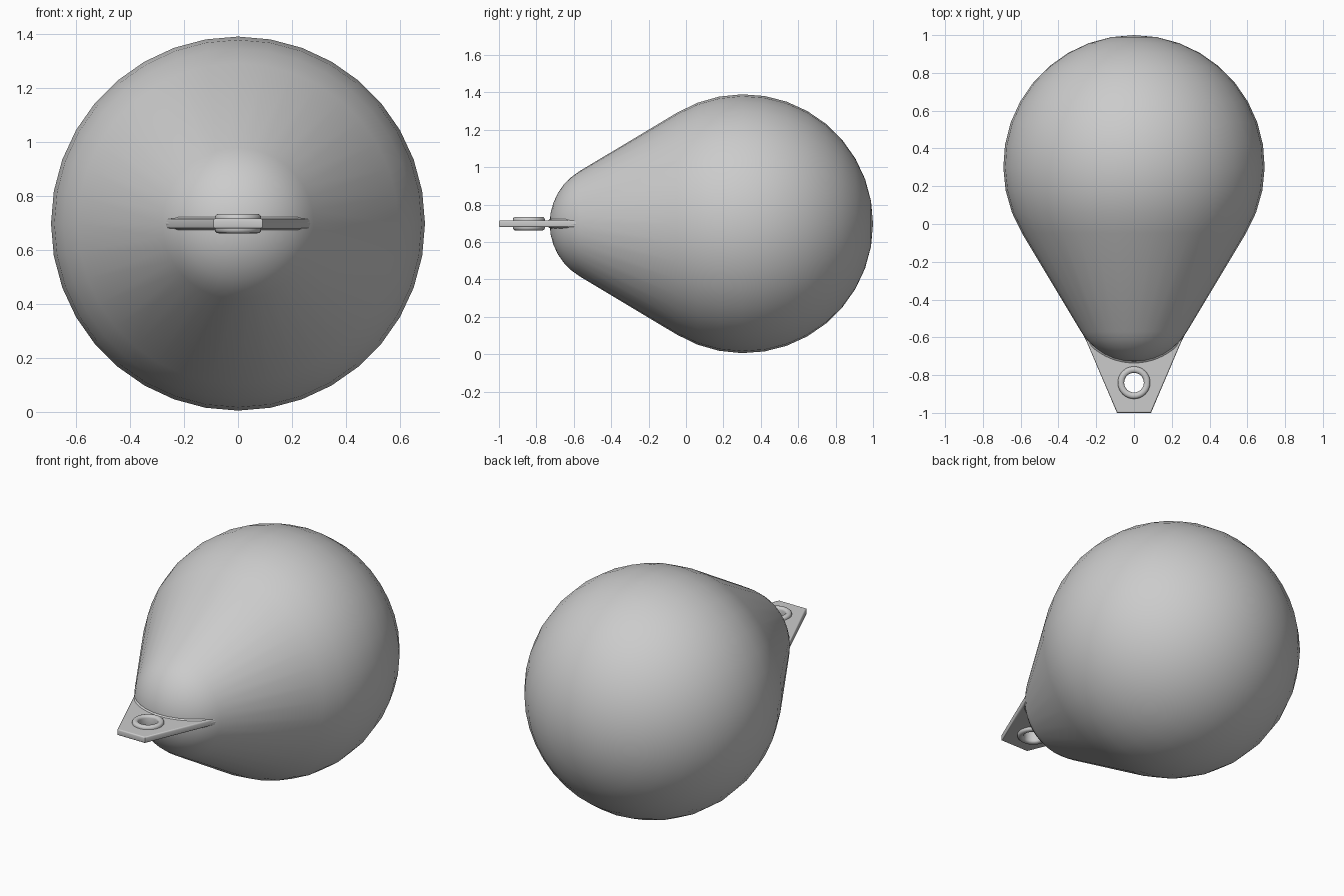
import bpy, bmesh
from math import sin, cos, pi, radians
from mathutils import Vector, Matrix

if "Cube" in bpy.data.objects:
    bpy.data.objects.remove(bpy.data.objects["Cube"])

ZC = 0.698            # height of the buoy axis
R, YC = 0.692, 0.308  # large sphere
r, yc = 0.327, -0.402 # small nose sphere
T = 31                # cone half angle in degrees


def lathe(name, profile, segs, closed, matrix, angle):
    """Revolve (radius, height) points around local z."""
    bm = bmesh.new()
    vs = [bm.verts.new((p[0], 0, p[1])) for p in profile]
    es = [bm.edges.new(p) for p in zip(vs, vs[1:])]
    if closed:
        es.append(bm.edges.new((vs[-1], vs[0])))
    bmesh.ops.spin(bm, geom=vs + es, cent=(0, 0, 0), axis=(0, 0, 1),
                   angle=2 * pi, steps=segs, use_duplicate=False)
    bmesh.ops.remove_doubles(bm, verts=bm.verts, dist=1e-4)
    bmesh.ops.recalc_face_normals(bm, faces=bm.faces)
    bm.transform(matrix)
    me = bpy.data.meshes.new(name)
    bm.to_mesh(me)
    bm.free()
    ob = bpy.data.objects.new(name, me)
    bpy.context.collection.objects.link(ob)
    finish(ob, angle)
    return ob


def finish(ob, angle, convert=False):
    bpy.ops.object.select_all(action='DESELECT')
    ob.select_set(True)
    bpy.context.view_layer.objects.active = ob
    if convert:
        bpy.ops.object.convert(target='MESH')
    bpy.ops.object.shade_smooth_by_angle(angle=radians(angle))


def curve(name, dims, loops):
    cu = bpy.data.curves.new(name, 'CURVE')
    cu.dimensions = dims
    for pts, cyclic in loops:
        s = cu.splines.new('POLY')
        s.points.add(len(pts) - 1)
        for sp, p in zip(s.points, pts):
            sp.co = (p[0], p[1], 0, 1)
            if len(p) > 2:
                sp.radius = p[2]
        s.use_cyclic_u = cyclic
    ob = bpy.data.objects.new(name, cu)
    ob.location.z = ZC
    bpy.context.collection.objects.link(ob)
    return ob


# Teardrop float: nose cap, cone, large sphere
N = 12
prof = []
for i in range(7):
    a = radians((90 - T) * i / 6)
    prof.append((r * sin(a), yc - r * cos(a)))
for i in range(N + 1):
    a = radians(90 - T + (90 + T) * i / N)
    prof.append((R * sin(a), YC - R * cos(a)))
prof[0] = (0, prof[0][1])
prof[-1] = (0, prof[-1][1])
to_y = Matrix.Translation((0, 0, ZC)) @ Matrix.Rotation(-pi / 2, 4, 'X')
lathe("buoy_body", prof, 36, False, to_y, 40)

# Flat mooring tab with a hole
HY = -0.84
outline = [(-0.09, -1), (0.09, -1), (0.282, -0.55), (0.2, -0.45),
           (-0.2, -0.45), (-0.282, -0.55)]
hole = [(0.06 * cos(2 * pi * i / 32), HY + 0.06 * sin(2 * pi * i / 32))
        for i in range(32)]
tab = curve("mooring_tab", '2D', [(outline, True), (hole, True)])
tab.data.fill_mode = 'BOTH'
tab.data.extrude = 0.011
tab.data.bevel_depth = 0.007
tab.data.bevel_resolution = 2
tab.data.offset = -0.007
finish(tab, 40, True)

# Rounded eyelet ring around the hole
h, b = 0.036, 0.014
ring = []
for cx, cz, a0 in ((0.086 - b, h - b, 0), (0.052 + b, h - b, 90),
                   (0.052 + b, b - h, 180), (0.086 - b, b - h, 270)):
    for k in range(4):
        a = radians(a0 + 30 * k)
        ring.append((cx + b * cos(a), cz + b * sin(a)))
lathe("eyelet_ring", ring, 32, True, Matrix.Translation((0, HY, ZC)), 50)

# Tapered weld bead where the tab meets the nose
path = []
for i in range(33):
    a = radians(-62 + 124 * i / 32)
    taper = min(1, 0.1 + (62 - abs(a) * 180 / pi) / 22)
    rad = r - 0.012
    path.append((rad * sin(a), yc - rad * cos(a), taper))
bead = curve("tab_weld_bead", '3D', [(path, False)])
bead.data.bevel_depth = 0.027
bead.data.bevel_resolution = 4
bead.data.use_fill_caps = True
finish(bead, 50, True)
